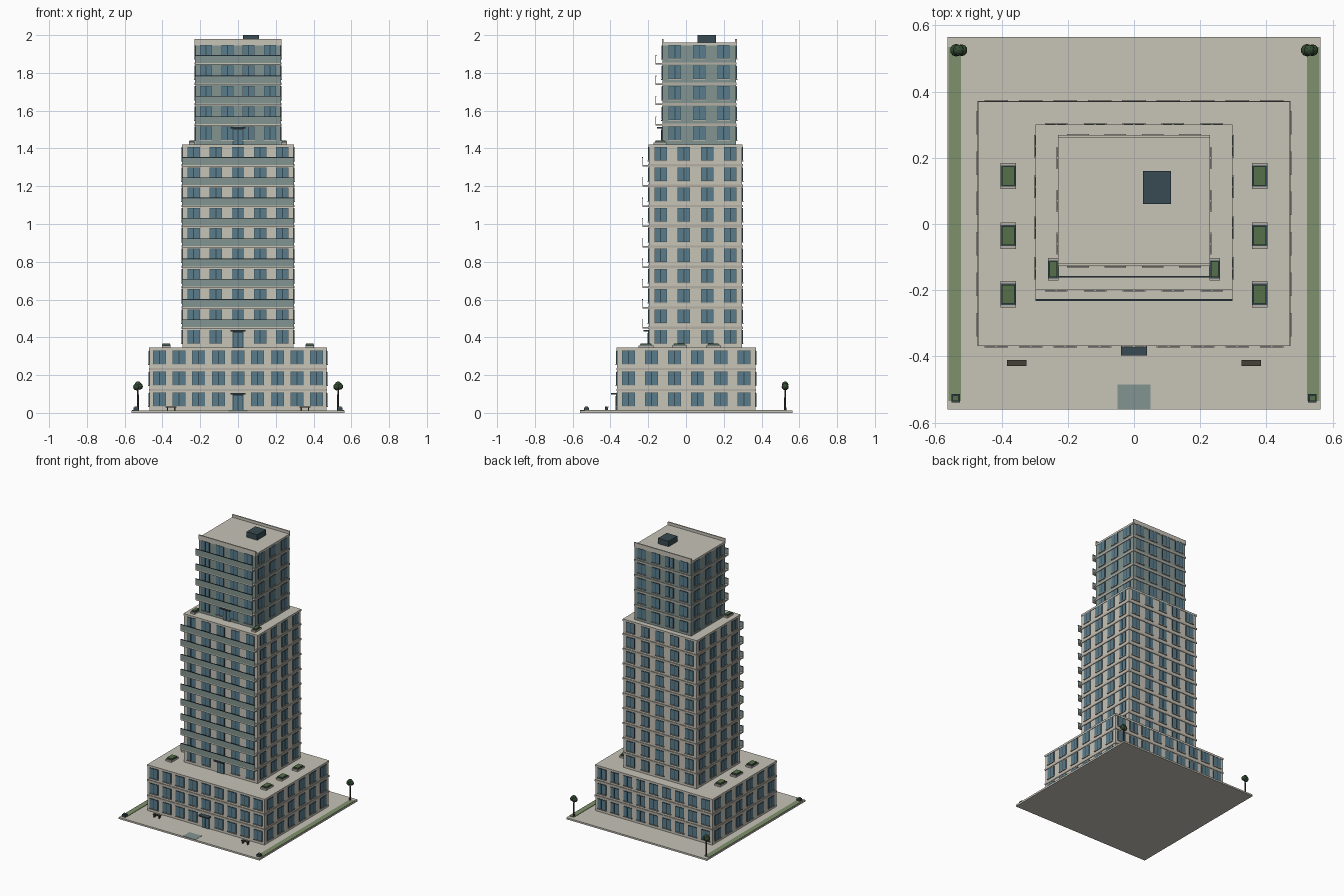
import bpy, bmesh
from mathutils import Vector, Matrix

if "Cube" in bpy.data.objects:
    bpy.data.objects.remove(bpy.data.objects["Cube"])


def material(name, rgb):
    m = bpy.data.materials.new(name)
    m.diffuse_color = (*rgb, 1)
    m.use_nodes = True
    m.node_tree.nodes["Principled BSDF"].inputs["Base Color"].default_value = m.diffuse_color
    return m


WALL = material("pale stone", (0.57, 0.55, 0.475))
TRIM = material("ledge stone", (0.46, 0.43, 0.375))
GLASS = material("window glass", (0.10, 0.20, 0.26))
DARK = material("dark metal", (0.04, 0.07, 0.085))
PALE = material("grey glass", (0.23, 0.30, 0.285))
LAWN = material("lawn green", (0.21, 0.28, 0.15))
SHRUB = material("shrub green", (0.09, 0.16, 0.065))
LEAF = material("tree green", (0.035, 0.075, 0.035))
WOOD = material("dark wood", (0.06, 0.05, 0.04))


class Part:
    """Collects boxes and other primitives into one object."""

    def __init__(self, name, mat):
        self.name, self.mat, self.bm = name, mat, bmesh.new()

    def box(self, x0, x1, y0, y1, z0, z1):
        lo, hi = Vector((x0, y0, z0)), Vector((x1, y1, z1))
        m = Matrix.Translation((lo + hi) / 2) @ Matrix.Diagonal((*(hi - lo), 1))
        bmesh.ops.create_cube(self.bm, size=1, matrix=m)

    def slab(self, c, u, n, hu, d, hz):
        """Box against a facade: width along u, standing out along n."""
        a = c - u * hu - Vector((0, 0, hz)) - n * 0.002
        b = c + u * hu + Vector((0, 0, hz)) + n * d
        lo, hi = [min(p) for p in zip(a, b)], [max(p) for p in zip(a, b)]
        self.box(lo[0], hi[0], lo[1], hi[1], lo[2], hi[2])

    def done(self):
        me = bpy.data.meshes.new(self.name)
        self.bm.to_mesh(me)
        self.bm.free()
        me.materials.append(self.mat)
        ob = bpy.data.objects.new(self.name, me)
        bpy.context.collection.objects.link(ob)
        return ob


def tier(name, mat, hx, y0, y1, z0, floors, fh, nx, ny, width, skip_door):
    """One block of the tower with ledges and windows on all four sides."""
    z1 = z0 + floors * fh
    body = Part(name + "_walls", mat)
    body.box(-hx, hx, y0, y1, z0, z1 - 0.004)
    body.done()
    roof = Part(name + "_roof", WALL)
    roof.box(-hx - 0.003, hx + 0.003, y0 - 0.003, y1 + 0.003, z1 - 0.014, z1)
    roof.done()
    ledges = Part(name + "_ledges", TRIM)
    for k in range(1, floors):
        z = z0 + k * fh
        ledges.box(-hx - 0.004, hx + 0.004, y0 - 0.004, y1 + 0.004, z - 0.008, z + 0.004)
    ledges.done()

    frames = Part(name + "_window_frames", DARK)
    panes = Part(name + "_window_panes", GLASS)
    sills = Part(name + "_window_sills", TRIM)
    cy, hy = (y0 + y1) / 2, (y1 - y0) / 2
    sides = [((0, -1, 0), (1, 0, 0), hy, hx, nx), ((0, 1, 0), (1, 0, 0), hy, hx, nx),
             ((1, 0, 0), (0, 1, 0), hx, hy, ny), ((-1, 0, 0), (0, 1, 0), hx, hy, ny)]
    for n, u, dist, half, count in sides:
        n, u = Vector(n), Vector(u)
        for k in range(floors):
            for i in range(count):
                s = (i + 0.5) / count * 2 * half - half
                if skip_door and k == 0 and n.y < 0 and abs(s) < 0.01:
                    continue
                c = Vector((0, cy, z0 + k * fh + 0.059)) + n * dist + u * s
                frames.slab(c, u, n, width / 2, 0.004, 0.036)
                for sign in (-1, 1):
                    panes.slab(c + u * sign * width / 4, u, n, width / 4 - 0.0025, 0.005, 0.0335)
                sills.slab(c - Vector((0, 0, 0.038)), u, n, width / 2 + 0.001, 0.0075, 0.0025)
    for p in (frames, panes, sills):
        p.done()


def balconies(name, hx, y_wall, y_out, z0, fh, floors):
    """Full-width front balconies with a glass rail."""
    slabs, glass, rails = (Part(name + "_balcony_slabs", WALL), Part(name + "_balcony_glass", PALE),
                           Part(name + "_balcony_rails", DARK))
    for k in range(1, floors):
        z = z0 + k * fh
        slabs.box(-hx, hx, y_out, y_wall, z - 0.007, z + 0.001)
        glass.box(-hx, hx, y_out, y_out + 0.003, z + 0.001, z + 0.038)
        rails.box(-hx, hx, y_out - 0.001, y_out + 0.004, z + 0.038, z + 0.042)
    for p in (slabs, glass, rails):
        p.done()


def door(name, y, z, depth):
    """Double glass door with frame and canopy."""
    frame, glass = Part(name + "_frame", DARK), Part(name + "_glass", GLASS)
    frame.box(-0.028, 0.028, y - 0.006, y + 0.002, z, z + 0.085)
    for s in (-1, 1):
        glass.box(s * 0.0125 - 0.0105, s * 0.0125 + 0.0105, y - 0.008, y, z + 0.004, z + 0.078)
    frame.box(-0.039, 0.039, y - depth, y, z + 0.085, z + 0.093)
    frame.done()
    glass.done()


# Site plate, lawns and entrance path
GZ = 0.012
site = Part("site_plate", WALL)
site.box(-0.563, 0.563, -0.56, 0.565, 0, GZ)
site.done()
lawn = Part("lawn_strips", LAWN)
for s in (-1, 1):
    lawn.box(s * 0.542 - 0.019, s * 0.542 + 0.019, -0.535, 0.535, GZ - 0.002, GZ + 0.003)
lawn.done()
path = Part("entrance_path", PALE)
path.box(-0.05, 0.05, -0.56, -0.485, GZ - 0.004, GZ + 0.002)
path.done()

# Three stacked blocks
MZ, TZ = 0.345, 1.42
tier("podium", WALL, 0.468, -0.365, 0.367, GZ, 3, 0.111, 9, 6, 0.069, True)
tier("middle_tower", WALL, 0.294, -0.196, 0.297, MZ, 10, 0.1075, 5, 4, 0.066, True)
tier("upper_tower", PALE, 0.226, -0.124, 0.264, TZ, 5, 0.108, 4, 3, 0.064, False)
balconies("middle", 0.297, -0.196, -0.231, MZ, 0.1075, 10)
balconies("upper", 0.228, -0.124, -0.161, TZ, 0.108, 5)

# Doors onto the street and the two terraces
door("street_door", -0.365, GZ, 0.032)
door("podium_terrace_door", -0.196, MZ, 0.03)
door("upper_terrace_door", -0.124, TZ, 0.03)

# Roof parapets and rooftop plant box
parapet = Part("roof_parapets", WALL)
parapet.box(-0.229, 0.229, -0.127, -0.118, 1.95, 1.98)
parapet.box(-0.229, 0.229, 0.26, 0.269, 1.95, 1.98)
parapet.done()
plant = Part("rooftop_plant_box", DARK)
plant.box(0.027, 0.112, 0.06, 0.16, 1.958, 2.0)
plant.done()

# Terrace planters
tubs, tub_rims, shrubs = Part("planter_tubs", TRIM), Part("planter_rims", DARK), Part("planter_shrubs", SHRUB)
spots = [(s * 0.38, y, MZ, 0.023, 0.04) for s in (-1, 1) for y in (0.145, -0.035, -0.212)]
spots += [(s * 0.244, -0.137, TZ, 0.016, 0.034) for s in (-1, 1)]
for x, y, z, hx, hy in spots:
    tubs.box(x - hx, x + hx, y - hy, y + hy, z, z + 0.012)
    tub_rims.box(x - hx, x + hx, y - hy * 0.8, y + hy * 0.8, z + 0.01, z + 0.016)
    shrubs.box(x - hx + 0.004, x + hx - 0.004, y - hy * 0.7, y + hy * 0.7, z + 0.014, z + 0.022)
for p in (tubs, tub_rims, shrubs):
    p.done()

# Benches by the entrance
bench = Part("benches", WOOD)
for s in (-1, 1):
    x = s * 0.354
    for j in (-1, 0, 1):
        bench.box(x - 0.029, x + 0.029, -0.42 + j * 0.006 - 0.0025, -0.42 + j * 0.006 + 0.0025, 0.029, 0.034)
    for e in (-1, 1):
        bench.box(x + e * 0.019 - 0.003, x + e * 0.019 + 0.003, -0.428, -0.412, GZ, 0.029)
bench.done()

# Corner pots at the front and trees at the back
pots, pot_shrubs = Part("corner_pots", DARK), Part("corner_shrubs", SHRUB)
trunks, crowns = Part("tree_trunks", WOOD), Part("tree_crowns", LEAF)
for s in (-1, 1):
    x = s * 0.539
    pots.box(x - 0.013, x + 0.013, -0.539, -0.514, GZ, 0.028)
    pot_shrubs.box(x - 0.009, x + 0.009, -0.535, -0.518, 0.026, 0.034)
    tx = s * 0.53
    bmesh.ops.create_cone(trunks.bm, cap_ends=True, segments=8, radius1=0.006, radius2=0.004,
                          depth=0.12, matrix=Matrix.Translation((tx, 0.525, GZ + 0.06)))
    for dx, dz, r in ((-0.007, 0.138, 0.019), (0.009, 0.14, 0.018), (0, 0.15, 0.017)):
        bmesh.ops.create_icosphere(crowns.bm, subdivisions=2, radius=r,
                                   matrix=Matrix.Translation((tx + dx, 0.525, dz)))
for p in (pots, pot_shrubs, trunks, crowns):
    p.done()
